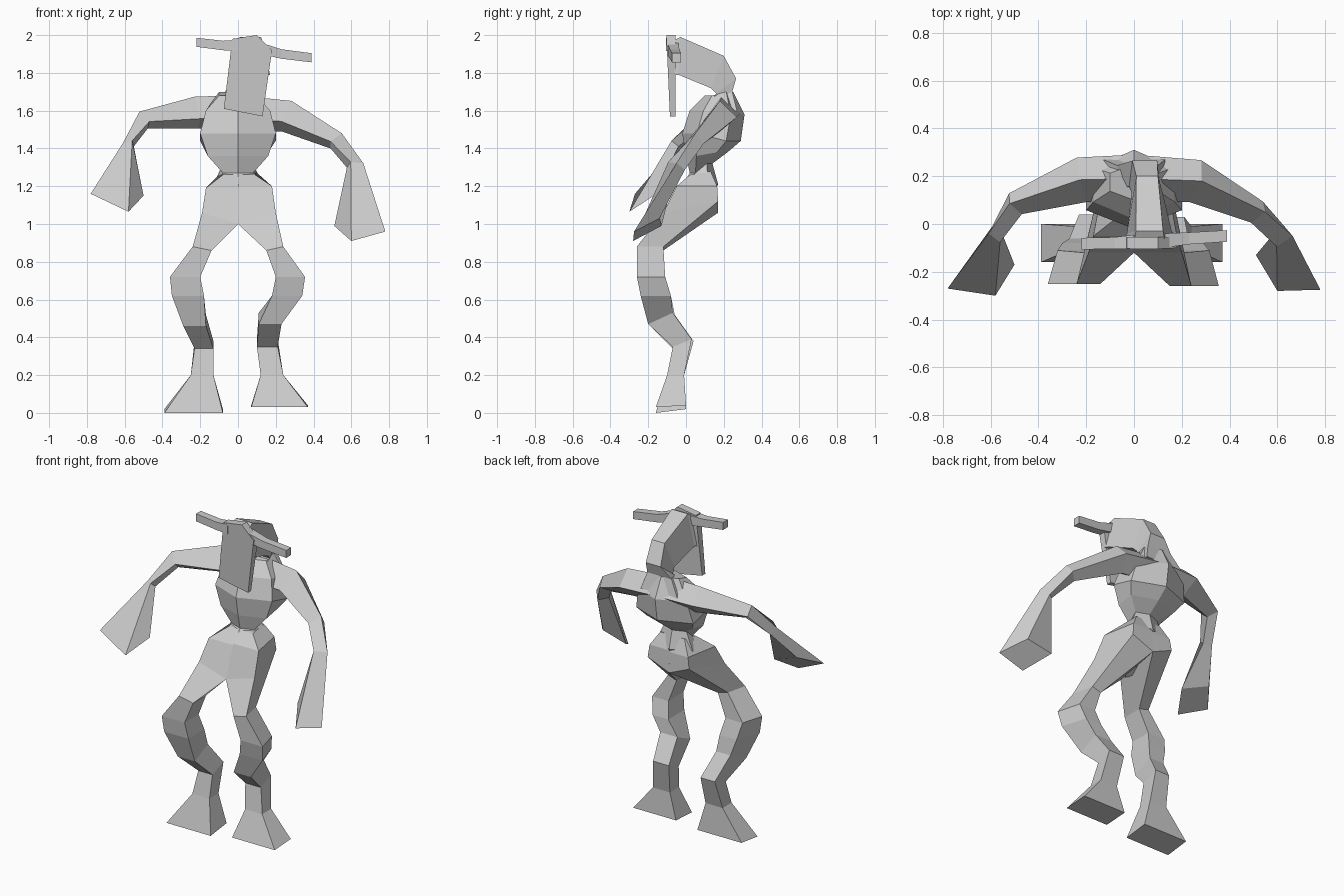
import bpy
import bmesh
from mathutils import Vector

default_cube = bpy.data.objects.get("Cube")
if default_cube:
    bpy.data.objects.remove(default_cube, do_unlink=True)

# One plain grey clay colour
clay = bpy.data.materials.new("clay_grey")
clay.use_nodes = True
clay_color = (.6, .6, .6, 1)
clay.diffuse_color = clay_color
clay.node_tree.nodes["Principled BSDF"].inputs["Base Color"].default_value = clay_color


def loft(name, rings):
    """Skin a row of equal-sized point rings and cap both ends."""
    mesh = bpy.data.meshes.new(name)
    bm = bmesh.new()
    loops = [[bm.verts.new(point) for point in ring] for ring in rings]
    for lower, upper in zip(loops, loops[1:]):
        count = len(lower)
        for i in range(count):
            j = (i + 1) % count
            bm.faces.new((lower[i], lower[j], upper[j], upper[i]))
    bm.faces.new(loops[0])
    bm.faces.new(loops[-1])
    bmesh.ops.recalc_face_normals(bm, faces=bm.faces)
    bm.to_mesh(mesh)
    bm.free()
    mesh.materials.append(clay)
    part = bpy.data.objects.new(name, mesh)
    bpy.context.collection.objects.link(part)
    return part


def torso_ring(z, half, front, back, back_rise=0):
    """Six-sided section with a ridge down the chest and the spine."""
    depth = back - front
    near, far = front + depth * .25, front + depth * .75
    return [Vector((0, front, z)), Vector((half, near, z)),
            Vector((half, far, z + back_rise)), Vector((0, back, z + back_rise)),
            Vector((-half, far, z + back_rise)), Vector((-half, near, z))]


def leg_ring(side, z, outer, inner, front, back, back_rise=0, inner_rise=0, tuck=0):
    """Four-sided leg section, tilted by the rises; tuck narrows the back."""
    return [Vector((side * outer, front, z)),
            Vector((side * inner, front, z + inner_rise)),
            Vector((side * inner, back, z + back_rise + inner_rise)),
            Vector((side * (outer - tuck), back, z + back_rise))]


def head_ring(left, right, top, bottom, taper=1):
    """Four-sided head section; top and bottom are (y, z)."""
    middle = (left + right) / 2
    narrow = (left - middle) * taper
    return [Vector((middle - narrow, *top)), Vector((middle + narrow, *top)),
            Vector((left, *bottom)), Vector((right, *bottom))]


def arm(name, side, path, hand):
    """Diamond section swept along a path, flaring into a wedge hand."""
    rings = []
    palm = sum((Vector(corner) for corner in hand), Vector()) / len(hand)
    centers = [Vector(step[0]) for step in path] + [palm]
    for i, (_, tall, deep) in enumerate(path):
        before = centers[max(i - 1, 0)]
        along = (centers[i + 1] - before).normalized()
        forward = Vector((0, -1, 0))
        forward = (forward - along * forward.dot(along)).normalized()
        up = forward.cross(along) * side
        c = centers[i]
        low_ridge = up * tall * .4
        rings.append([c + up * tall, c + forward * deep - low_ridge,
                      c - up * tall, c - forward * deep])
    rings.append([Vector(corner) for corner in hand])
    return loft(name, rings)


# Torso from the neck root down to the crotch
loft("torso", [
    torso_ring(z=1.68, half=.1, front=.1, back=.25, back_rise=.02),
    torso_ring(z=1.6, half=.17, front=.02, back=.31, back_rise=-.02),
    torso_ring(z=1.48, half=.2, front=-.02, back=.29, back_rise=-.04),
    torso_ring(z=1.36, half=.16, front=0, back=.22, back_rise=.02),
    torso_ring(z=1.27, half=.08, front=.02, back=.14, back_rise=.05),
    torso_ring(z=1.18, half=.13, front=-.04, back=.17, back_rise=.03),
    torso_ring(z=1.0, half=.03, front=-.08, back=.1, back_rise=.06),
])

# Legs: thigh, bent knee, hock and ankle, flared foot
loft("right_leg", [
    leg_ring(-1, z=1.26, outer=.08, inner=0, front=.02, back=.13, back_rise=.02),
    leg_ring(-1, z=1.19, outer=.17, inner=0, front=-.05, back=.165, tuck=.04),
    leg_ring(-1, z=1.06, outer=.19, inner=0, front=-.12, back=.17, inner_rise=-.06,
             back_rise=.06, tuck=.05),
    leg_ring(-1, z=.88, outer=.24, inner=.14, front=-.25, back=-.12, inner_rise=-.02, tuck=.03),
    leg_ring(-1, z=.72, outer=.36, inner=.2, front=-.25, back=-.11, tuck=.04),
    leg_ring(-1, z=.62, outer=.35, inner=.18, front=-.24, back=-.08, tuck=.05),
    leg_ring(-1, z=.46, outer=.29, inner=.17, front=-.19, back=-.06, back_rise=.06, tuck=.02),
    leg_ring(-1, z=.34, outer=.23, inner=.13, front=-.07, back=.04, back_rise=.04),
    leg_ring(-1, z=.2, outer=.25, inner=.13, front=-.1, back=-.01),
    leg_ring(-1, z=0, outer=.39, inner=.08, front=-.16, back=0, back_rise=.02),
])
loft("left_leg", [
    leg_ring(1, z=1.26, outer=.09, inner=0, front=.02, back=.13, back_rise=.02),
    leg_ring(1, z=1.2, outer=.18, inner=0, front=-.05, back=.165, tuck=.04),
    leg_ring(1, z=1.06, outer=.2, inner=0, front=-.12, back=.17, inner_rise=-.06,
             back_rise=.06, tuck=.05),
    leg_ring(1, z=.88, outer=.24, inner=.15, front=-.26, back=-.12, inner_rise=-.02, tuck=.03),
    leg_ring(1, z=.72, outer=.355, inner=.2, front=-.26, back=-.11, tuck=.04),
    leg_ring(1, z=.62, outer=.34, inner=.18, front=-.24, back=-.08, tuck=.05),
    leg_ring(1, z=.47, outer=.23, inner=.11, front=-.2, back=-.07, back_rise=.06),
    leg_ring(1, z=.35, outer=.21, inner=.1, front=-.07, back=.03, back_rise=.04),
    leg_ring(1, z=.2, outer=.24, inner=.12, front=-.1, back=-.01),
    leg_ring(1, z=.03, outer=.37, inner=.07, front=-.16, back=0, back_rise=.01),
])

# Arms; hand corners run outer, front, inner, back
arm("right_arm", -1,
    path=[((0, .19, 1.59), .09, .1), ((-.22, .185, 1.59), .085, .095),
          ((-.5, .085, 1.55), .05, .05), ((-.58, -.04, 1.42), .03, .045)],
    hand=[(-.78, -.27, 1.16), (-.58, -.3, 1.065),
          (-.5, -.17, 1.15), (-.68, -.14, 1.22)])
arm("left_arm", 1,
    path=[((0, .19, 1.59), .09, .1), ((.26, .18, 1.57), .085, .09),
          ((.52, .05, 1.44), .05, .05), ((.62, -.05, 1.31), .045, .05)],
    hand=[(.78, -.275, .96), (.6, -.28, .91),
          (.51, -.13, .99), (.68, -.14, 1.03)])

# Skull bending back and down into the neck
loft("skull_and_neck", [
    head_ring(left=.17, right=-.04, top=(-.07, 1.97), bottom=(-.06, 1.79), taper=.6),
    head_ring(left=.16, right=-.03, top=(-.03, 1.99), bottom=(-.04, 1.79), taper=.6),
    head_ring(left=.12, right=-.01, top=(.2, 1.89), bottom=(.13, 1.72), taper=.7),
    head_ring(left=.11, right=-.02, top=(.265, 1.77), bottom=(.16, 1.69), taper=.8),
    head_ring(left=.1, right=-.07, top=(.245, 1.7), bottom=(.13, 1.65)),
    head_ring(left=.13, right=-.13, top=(.27, 1.6), bottom=(.1, 1.58)),
])

# Long flat face plate, leaning slightly
outline = [(-.075, 1.61), (.13, 1.57), (.18, 1.92),
           (.1, 2), (-.03, 1.98), (-.04, 1.9)]
loft("face_plate", [
    [Vector((x, y - lean * (z - 1.57), z)) for x, z in outline]
    for y, lean in ((-.085, .045), (-.055, 0))
])


def horn(name, root, middle, tip):
    """Thin square bar through three centres."""
    rings = []
    for center, size in ((root, .03), (middle, .025), (tip, .024)):
        x, y, z = center
        rings.append([Vector((x, y + a * size, z + b * size))
                      for a, b in ((-1, -1), (1, -1), (1, 1), (-1, 1))])
    return loft(name, rings)


# Side horns
horn("right_horn", root=(0, -.075, 1.945), middle=(-.08, -.08, 1.945), tip=(-.22, -.082, 1.962))
horn("left_horn", root=(.12, -.07, 1.93), middle=(.23, -.06, 1.9), tip=(.39, -.05, 1.88))
